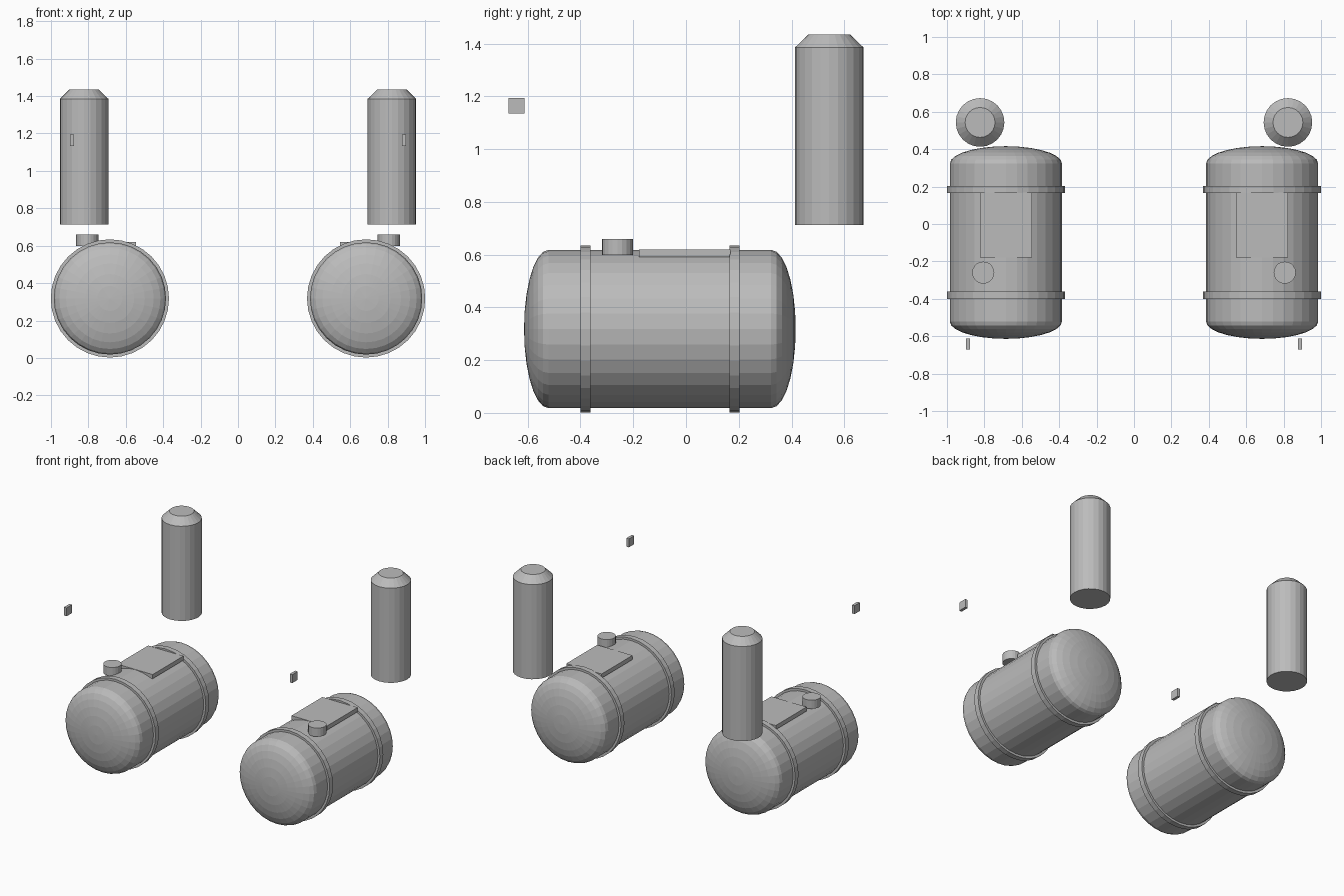
import bpy, bmesh, math
from mathutils import Matrix

if "Cube" in bpy.data.objects:
    bpy.data.objects.remove(bpy.data.objects["Cube"])

grey = bpy.data.materials.new("plain grey")
grey.diffuse_color = (0.5, 0.5, 0.5, 1)
grey.use_nodes = True
grey.node_tree.nodes["Principled BSDF"].inputs["Base Color"].default_value = grey.diffuse_color


def finish(bm, name):
    bmesh.ops.recalc_face_normals(bm, faces=bm.faces[:])
    mesh = bpy.data.meshes.new(name)
    bm.to_mesh(mesh)
    bm.free()
    mesh.materials.append(grey)
    obj = bpy.data.objects.new(name, mesh)
    bpy.context.collection.objects.link(obj)
    return obj


def lathe(name, profile, centre, sides, along_y=False):
    """Revolve (radius, height) points round z, or round y; flat-shaded."""
    bm = bmesh.new()
    rings = []
    for r, h in profile:
        if r == 0:
            rings.append([bm.verts.new((0, 0, h))] * sides)
        else:
            rings.append([bm.verts.new((r * math.cos(2 * math.pi * i / sides),
                                        r * math.sin(2 * math.pi * i / sides), h))
                          for i in range(sides)])
    for a, b in zip(rings, rings[1:]):
        for i in range(sides):
            j = (i + 1) % sides
            bm.faces.new(list(dict.fromkeys((a[i], a[j], b[j], b[i]))))
    for ring in (rings[0], rings[-1]):
        if ring[0] is not ring[1]:
            bm.faces.new(ring)
    if along_y:
        bm.transform(Matrix.Rotation(-math.pi / 2, 4, 'X'))
    bm.transform(Matrix.Translation(centre))
    return finish(bm, name)


def box(name, lo, hi):
    bm = bmesh.new()
    bmesh.ops.create_cube(bm, size=1)
    for v in bm.verts:
        v.co = [lo[k] if v.co[k] < 0 else hi[k] for k in range(3)]
    return finish(bm, name)


# Domed tank profile: elliptical ends on a straight barrel
STEPS, R, DOME = 7, 0.30, 0.093
angles = [math.pi / 2 * i / STEPS for i in range(STEPS + 1)]
front = [(R * math.sin(a), -0.521 - DOME * math.cos(a)) for a in angles]
back = [(R * math.cos(a), 0.323 + DOME * math.sin(a)) for a in angles]
front[0] = (0, -0.614)
back[-1] = (0, 0.416)

for side, s in (("left", -1), ("right", 1)):
    x = s * 0.685
    # Fuel tank and its two straps
    lathe(side + "_tank", front + back, (x, 0, 0.318), 32, True)
    for label, y in (("front", -0.381), ("back", 0.184)):
        lathe(f"{side}_{label}_strap", [(0.316, y - 0.019), (0.316, y + 0.019)],
              (x, 0, 0.318), 32, True)
    # Filler cap and step plate on top of the tank
    lathe(side + "_filler_cap", [(0.059, 0.598), (0.059, 0.659)],
          (s * 0.806, -0.26, 0), 20)
    box(side + "_step_plate", (x - 0.139, -0.179, 0.59), (x + 0.139, 0.168, 0.62))
    # Upright air cleaner with a chamfered top
    lathe(side + "_air_cleaner", [(0.13, 0.712), (0.13, 1.385), (0.08, 1.434)],
          (s * 0.823, 0.543, 0), 24)
    # Small marker ahead of the tank
    xm = s * 0.888
    box(side + "_marker", (xm - 0.01, -0.672, 1.134), (xm + 0.01, -0.612, 1.194))
